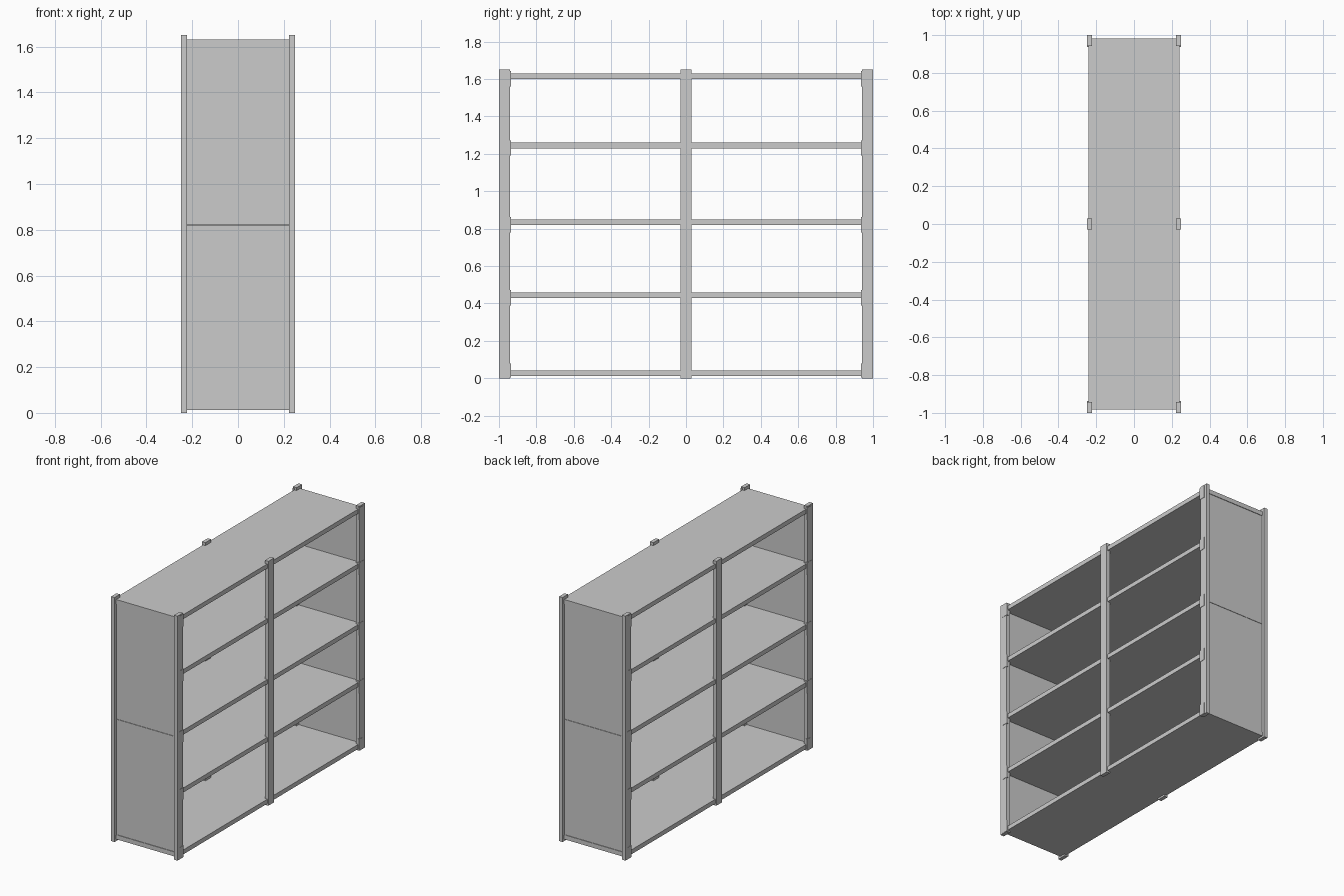
import bpy

cube = bpy.data.objects.get("Cube")
if cube:
    bpy.data.objects.remove(cube, do_unlink=True)

steel = bpy.data.materials.new("grey_steel")
steel.use_nodes = True
grey = (0.6, 0.6, 0.6, 1)
steel.diffuse_color = grey
steel.node_tree.nodes["Principled BSDF"].inputs["Base Color"].default_value = grey


def box(name, low, high):
    """Box between two opposite corners."""
    low, high = [min(p) for p in zip(low, high)], [max(p) for p in zip(low, high)]
    bpy.ops.mesh.primitive_cube_add(size=1, location=[(a + b) / 2 for a, b in zip(low, high)])
    part = bpy.context.object
    part.name = name
    part.scale = [b - a for a, b in zip(low, high)]
    bpy.ops.object.transform_apply(location=False, rotation=False, scale=True)
    part.data.materials.append(steel)


HEIGHT = 1.65
THICK = 0.03
shelf_bottoms = [0.012, 0.43, 0.82, 1.23, 1.6]

# Shelves, one board per bay, meeting at the middle posts
for level, z in enumerate(shelf_bottoms):
    reach = 0.982 if level in (0, len(shelf_bottoms) - 1) else 0.97
    for end in (-1, 1):
        box(f"shelf_{level}", (-0.24, 0, z), (0.24, end * reach, z + THICK))

# Upright posts: four corners and two in the middle
for side in (-1, 1):
    box("middle_post", (side * 0.222, -0.03, 0), (side * 0.248, 0.03, HEIGHT))
    for end in (-1, 1):
        box("corner_post", (side * 0.222, end * 0.942, 0), (side * 0.248, end, HEIGHT))
        # Thin clips joining each shelf to the corner post
        for z in shelf_bottoms:
            box("shelf_clip", (side * 0.238, end * 0.936, max(z - 0.04, 0.003)),
                (side * 0.25, end * 0.98, z + 0.042 if z > 0.1 else 0.08))

# Closed ends, each made of a lower and an upper panel
for end in (-1, 1):
    for name, z0, z1 in (("lower_end_panel", 0.012, 0.82), ("upper_end_panel", 0.822, 1.602)):
        box(name, (-0.225, end * 0.965, z0), (0.225, end * 0.978, z1))
